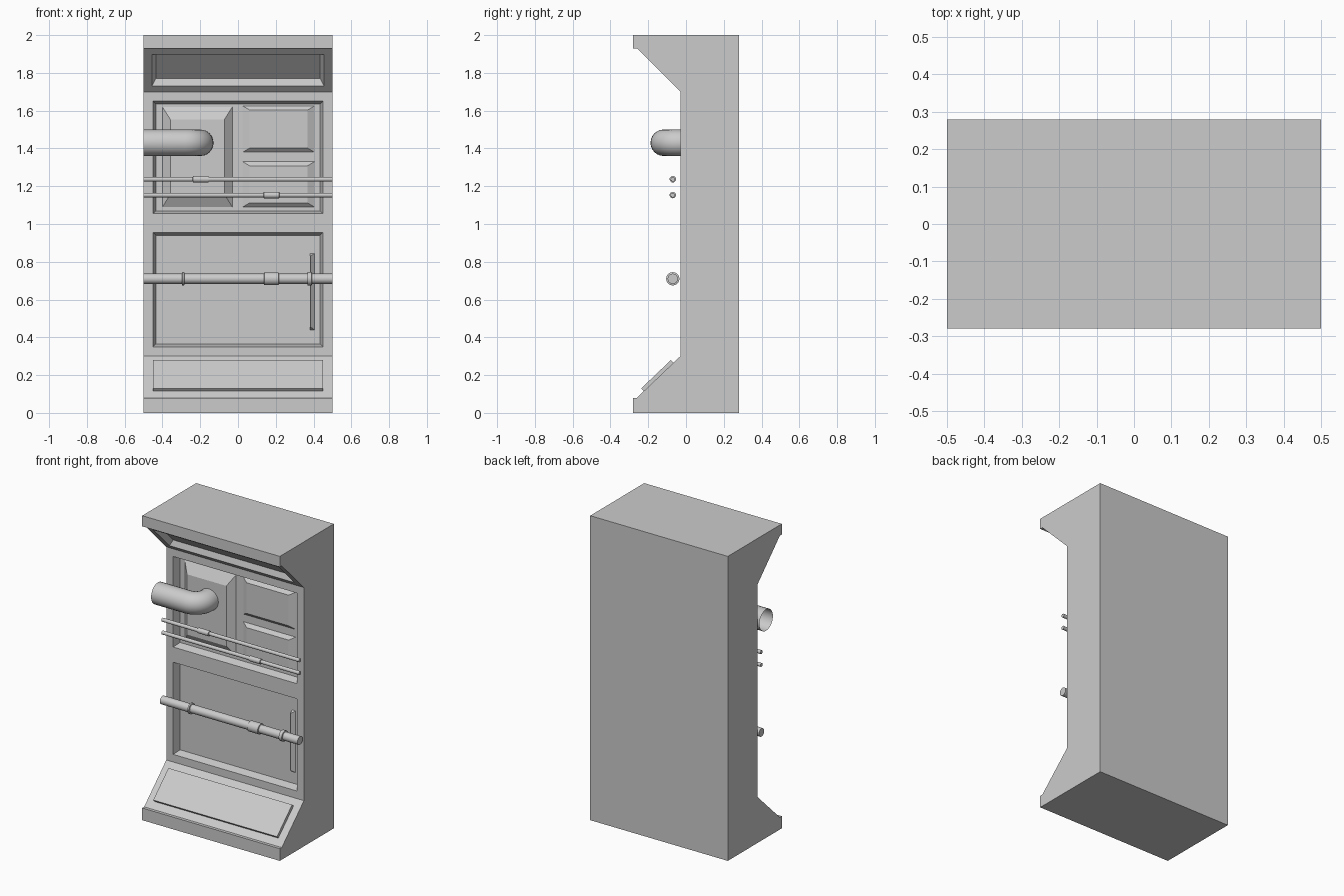
import bpy, bmesh, math
from mathutils import Vector

if "Cube" in bpy.data.objects:
    bpy.data.objects.remove(bpy.data.objects["Cube"])


def finish(bm, name, smooth=False):
    me = bpy.data.meshes.new(name)
    bm.to_mesh(me)
    bm.free()
    ob = bpy.data.objects.new(name, me)
    bpy.context.collection.objects.link(ob)
    if smooth:
        bpy.ops.object.select_all(action='DESELECT')
        ob.select_set(True)
        bpy.context.view_layer.objects.active = ob
        bpy.ops.object.shade_smooth_by_angle(angle=math.radians(40))
    return ob


# Wall body: side profile (y, z) extruded across x, front faces then panelled
profile = [(-.28, 0), (.28, 0), (.28, 2), (-.28, 2), (-.28, 1.93), (-.26, 1.93),
           (-.03, 1.70), (-.03, 1.005), (-.03, .30), (-.26, .08), (-.28, .08)]
bm = bmesh.new()
left = [bm.verts.new((-.5, y, z)) for y, z in profile]
right = [bm.verts.new((.5, y, z)) for y, z in profile]
bm.faces.new(left)
bm.faces.new(right[::-1])
sides = []
for i in range(len(profile)):
    j = (i + 1) % len(profile)
    sides.append(bm.faces.new((left[i], right[i], right[j], left[j])))
bmesh.ops.recalc_face_normals(bm, faces=bm.faces[:])
# (profile edge, border width, bevel, depth): canopy, upper bay, lower bay, kick panel
for i, border, bevel, depth in [(5, .045, .02, -.035), (6, .05, .015, -.05),
                                (7, .05, .015, -.05), (8, .05, .0005, .02)]:
    f = sides[i]
    bmesh.ops.inset_individual(bm, faces=[f], thickness=border, use_even_offset=True)
    bmesh.ops.inset_individual(bm, faces=[f], thickness=bevel, depth=depth,
                               use_even_offset=True)
finish(bm, "wall_body")


def raised_panel(name, x0, x1, z0, z1, dl, dr, dz, h, y=.02):
    """Bevelled panel standing out of a recess floor towards the front."""
    bm = bmesh.new()
    a = [bm.verts.new((x, y, z)) for x, z in
         ((x0, z0), (x1, z0), (x1, z1), (x0, z1))]
    b = [bm.verts.new((x, y - h, z)) for x, z in
         ((x0 + dl, z0 + dz), (x1 - dr, z0 + dz), (x1 - dr, z1 - dz), (x0 + dl, z1 - dz))]
    bm.faces.new(b)
    for i in range(4):
        j = (i + 1) % 4
        bm.faces.new((a[i], a[j], b[j], b[i]))
    finish(bm, name)


raised_panel("pipe_panel", -.40, -.03, 1.09, 1.62, .042, .042, .067, .038)
raised_panel("upper_small_panel", .025, .405, 1.38, 1.625, .037, .037, .022, .02)
raised_panel("lower_small_panel", .025, .405, 1.09, 1.33, .037, .037, .022, .02)
raised_panel("door_grip", .38, .405, .44, .845, 0, .022, .015, .02)


def sweep(name, rings, caps, n=24):
    """Skin rings given as (centre, axis direction, radius) lying in an xy plane path."""
    bm = bmesh.new()
    loops = []
    for c, d, r in rings:
        side = Vector((d.y, -d.x, 0))
        loops.append([bm.verts.new(c + side * r * math.cos(t) + Vector((0, 0, r * math.sin(t))))
                      for t in (2 * math.pi * k / n for k in range(n))])
    for p, q in zip(loops, loops[1:]):
        for k in range(n):
            m = (k + 1) % n
            bm.faces.new((p[k], p[m], q[m], q[k]))
    if caps:
        bm.faces.new(loops[0])
        bm.faces.new(loops[-1])
    bmesh.ops.recalc_face_normals(bm, faces=bm.faces[:])
    finish(bm, name, True)


def straight_pipe(name, z, r, collars, y=-.07):
    """Horizontal rod with stepped collars (x start, x end, radius)."""
    pts = [(-.5, r)]
    for a, b, cr in collars:
        pts += [(a, r), (a + .002, cr), (b - .002, cr), (b, r)]
    pts.append((.5, r))
    sweep(name, [(Vector((x, y, z)), Vector((1, 0, 0)), q) for x, q in pts], True)


straight_pipe("upper_conduit", 1.237, .012, [(-.24, -.155, .017)])
straight_pipe("lower_conduit", 1.153, .012, [(.135, .22, .017)])
straight_pipe("main_rail", .71, .027, [(-.297, -.283, .035), (.137, .217, .034),
                                       (.367, .392, .035)])

# Large elbow pipe turning into the wall, open at its outer end
bend = .08
rings = [(Vector((-.5, -.118, 1.43)), Vector((1, 0, 0)), .07)]
for k in range(9):
    t = math.pi / 2 * k / 8
    rings.append((Vector((-.2 - bend + bend * math.sin(t), -.118 + bend * (1 - math.cos(t)), 1.43)),
                  Vector((math.cos(t), math.sin(t), 0)), .07))
rings.append((Vector((-.2, 0, 1.43)), Vector((0, 1, 0)), .07))
sweep("elbow_pipe", rings, False)
